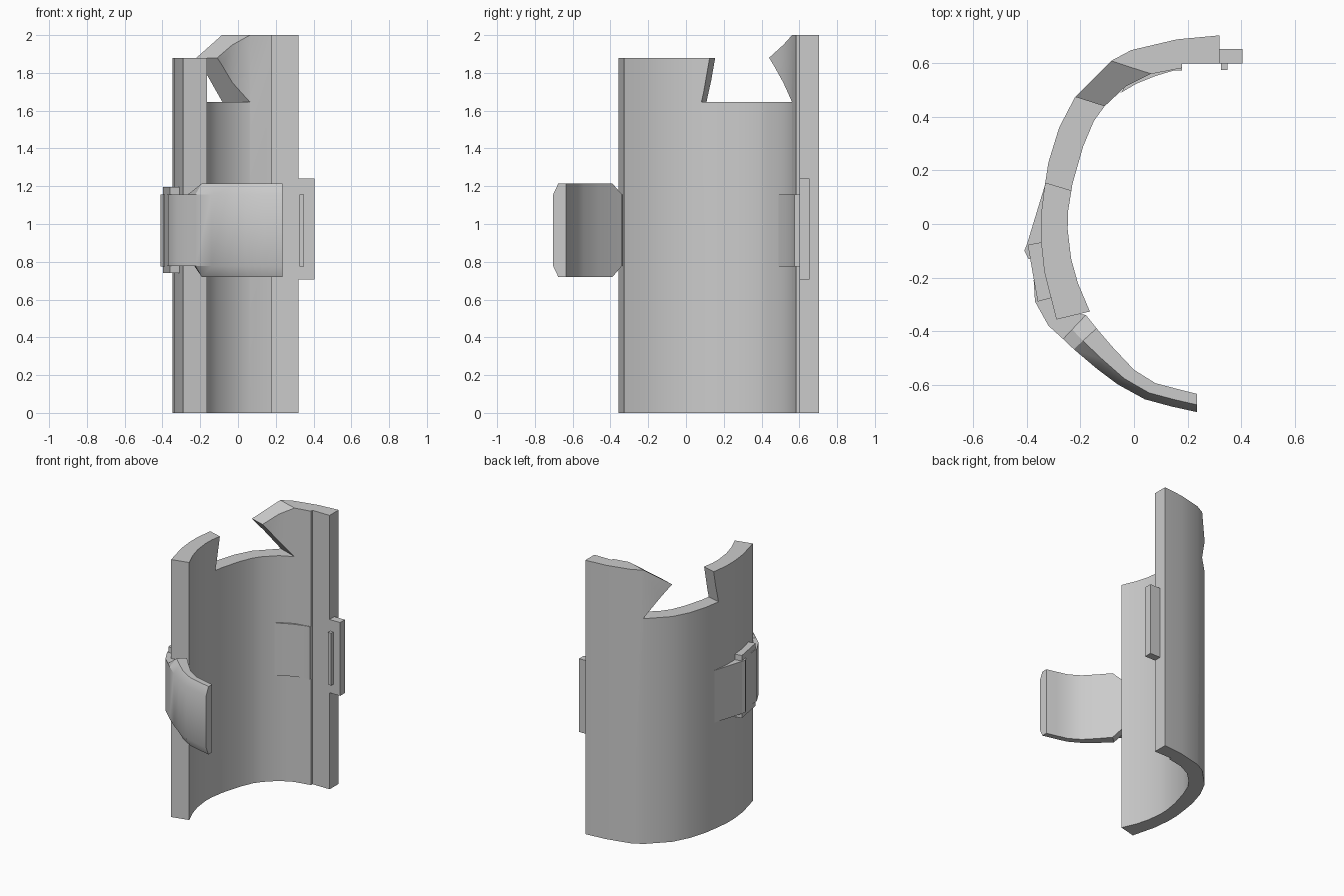
import bpy, bmesh, math
from mathutils import Vector

cube = bpy.data.objects.get("Cube")
if cube:
    bpy.data.objects.remove(cube, do_unlink=True)

grey = bpy.data.materials.new("plain grey")
grey.use_nodes = True
grey.diffuse_color = (0.6, 0.6, 0.6, 1)
grey.node_tree.nodes["Principled BSDF"].inputs["Base Color"].default_value = (0.6, 0.6, 0.6, 1)


def loft(name, rings):
    """Closed solid through rings that share a point count."""
    bm = bmesh.new()
    loops = [[bm.verts.new(p) for p in ring] for ring in rings]
    n = len(loops[0])
    for a, b in zip(loops, loops[1:]):
        for i in range(n):
            j = (i + 1) % n
            bm.faces.new((a[i], a[j], b[j], b[i]))
    bm.faces.new(loops[0])
    bm.faces.new(loops[-1])
    bmesh.ops.recalc_face_normals(bm, faces=bm.faces)
    mesh = bpy.data.meshes.new(name)
    bm.to_mesh(mesh)
    bm.free()
    mesh.materials.append(grey)
    obj = bpy.data.objects.new(name, mesh)
    bpy.context.collection.objects.link(obj)
    return obj


def prism(name, plan, z0, z1):
    return loft(name, [[(x, y, z) for x, y in plan] for z in (z0, z1)])


def smooth(obj, degrees=32):
    bpy.ops.object.select_all(action='DESELECT')
    obj.select_set(True)
    bpy.context.view_layer.objects.active = obj
    bpy.ops.object.shade_smooth_by_angle(angle=math.radians(degrees))


# Curved shell wall
outer = [(0.32, 0.705), (0.16, 0.69), (-0.01, 0.65), (-0.085, 0.61), (-0.22, 0.475),
         (-0.28, 0.36), (-0.32, 0.23), (-0.337, 0.12), (-0.348, 0.03), (-0.348, -0.06),
         (-0.335, -0.18), (-0.29, -0.357)]
inner = [(-0.165, -0.327), (-0.21, -0.22), (-0.235, -0.13), (-0.248, -0.02), (-0.246, 0.05),
         (-0.23, 0.15), (-0.19, 0.29), (-0.15, 0.385), (-0.11, 0.44), (-0.03, 0.515),
         (0.06, 0.56), (0.18, 0.583), (0.18, 0.6), (0.32, 0.6)]
shell = prism("shell_wall", outer + inner, 0, 2)

# Notch through the top rim: each corner is a line from inner to outer side
corners = [((-0.235, 0.08), (-0.345, 0.11), 1.645),
           ((-0.233, 0.125), (-0.333, 0.155), 1.88),
           ((-0.233, 0.14), (-0.333, 0.17), 2.1),
           ((0.2, 0.668), (0.04, 0.722), 2.1),
           ((-0.11, 0.44), (-0.22, 0.475), 1.88),
           ((0.06, 0.563), (-0.08, 0.612), 1.645)]


def along(corner, t):
    a, b = Vector(corner[0]), Vector(corner[1])
    p = a.lerp(b, t)
    return (p.x, p.y, corner[2])


notch = loft("notch_cutter", [[along(c, t) for c in corners] for t in (-0.8, 3)])
step = prism("step_cutter", [(-0.6, -0.6), (0, -0.6), (0, 0.25), (-0.6, 0.25)], 1.88, 2.1)
bpy.context.view_layer.objects.active = shell
for cutter in (notch, step):
    cutter.hide_render = True
    mod = shell.modifiers.new("cut", 'BOOLEAN')
    mod.operation = 'DIFFERENCE'
    mod.solver = 'EXACT'
    mod.object = cutter
    bpy.ops.object.modifier_apply(modifier=mod.name)
for cutter in (notch, step):
    bpy.data.objects.remove(cutter, do_unlink=True)
smooth(shell)

# Curved strap: outer point, inner point, half height
mid_z, low, high = 0.967, 0.19, 0.248
stations = [((0.235, -0.703), (0.235, -0.635), high), ((0.14, -0.682), (0.16, -0.616), high),
            ((0.04, -0.655), (0.08, -0.595), high), ((-0.06, -0.6), (0, -0.545), high),
            ((-0.14, -0.54), (-0.08, -0.46), high), ((-0.225, -0.468), (-0.14, -0.39), high),
            ((-0.265, -0.43), (-0.18, -0.34), low), ((-0.32, -0.38), (-0.25, -0.33), low),
            ((-0.37, -0.29), (-0.29, -0.28), low), ((-0.375, -0.21), (-0.32, -0.2), low)]
rings = []
for out, inn, h in stations:
    edge = Vector(inn).lerp(Vector(out), 0.6)
    side = [(inn, h), (edge, h), (out, low)]
    rings.append([(p[0], p[1], mid_z + k) for p, k in side]
                 + [(p[0], p[1], mid_z - k) for p, k in reversed(side)])
smooth(loft("strap", rings))

# Strap anchor on the outside of the shell
prism("hinge_plate", [(-0.397, -0.078), (-0.345, -0.068), (-0.305, -0.275), (-0.36, -0.29)],
      0.74, 1.197)
prism("anchor_wedge", [(-0.33, 0.155), (-0.4, -0.075), (-0.41, -0.1), (-0.395, -0.13),
                       (-0.33, -0.13)], 0.775, 1.157)

# Catch on the back edge and the pad inside the shell
prism("catch_block", [(0.32, 0.6), (0.405, 0.6), (0.405, 0.655), (0.32, 0.655)], 0.705, 1.24)
prism("catch_rib", [(0.325, 0.575), (0.35, 0.575), (0.35, 0.602), (0.325, 0.602)], 0.775, 1.157)
smooth(prism("inner_pad", [(-0.05, 0.49), (0.01, 0.525), (0.08, 0.553), (0.15, 0.574),
                           (0.18, 0.574), (0.18, 0.598), (0, 0.56)], 0.775, 1.157))
